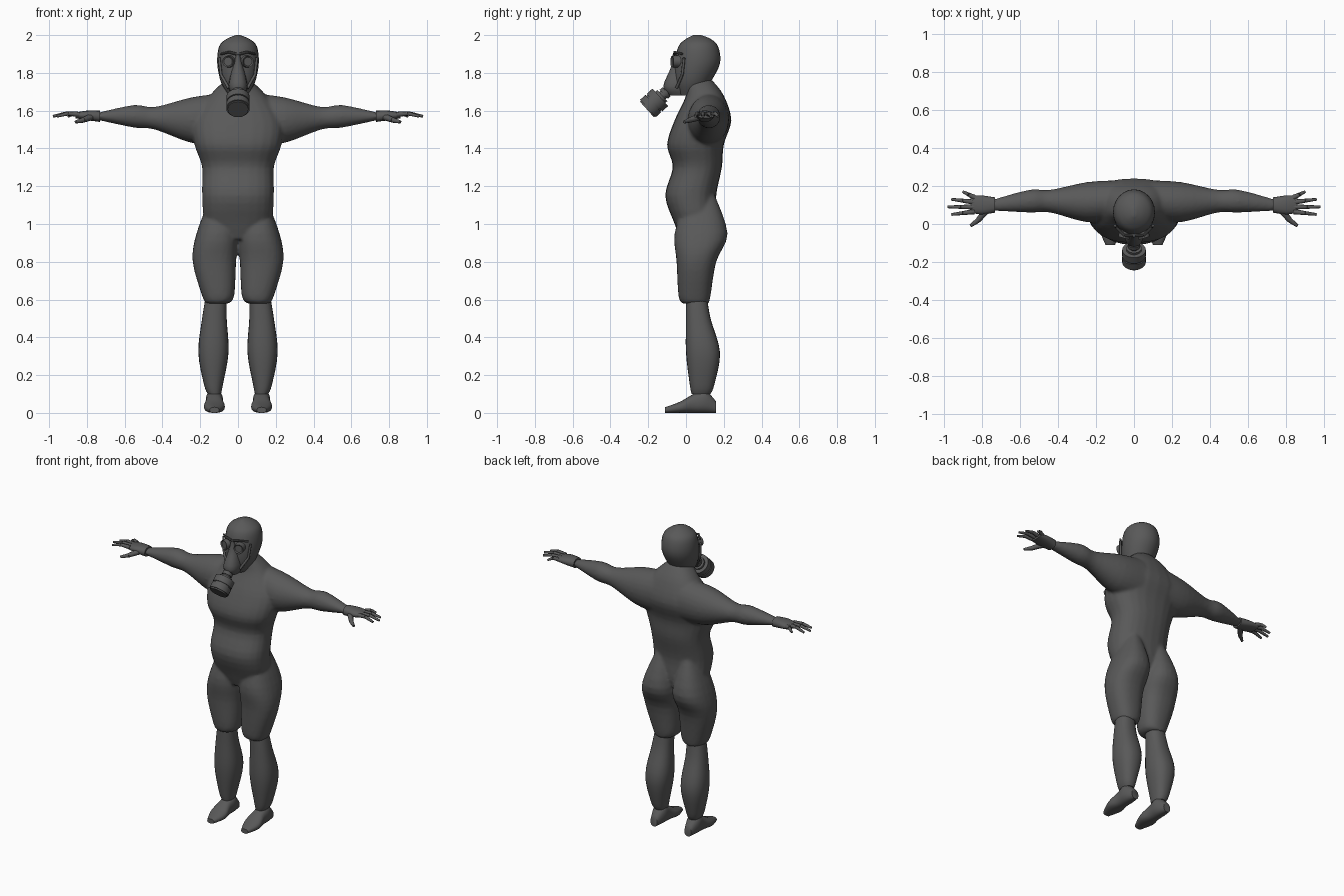
import bpy, bmesh, math
from mathutils import Vector, Matrix

default_cube = bpy.data.objects.get("Cube")
if default_cube:
    bpy.data.objects.remove(default_cube, do_unlink=True)

# One dark grey for the whole figure
grey = bpy.data.materials.new("dark_grey")
grey.use_nodes = True
colour = (.1, .1, .1, 1)
grey.diffuse_color = colour
grey.node_tree.nodes["Principled BSDF"].inputs["Base Color"].default_value = colour


def smooth_rows(rows, steps=4):
    """Pass a flowing curve through the given cross-sections."""
    points = [Vector(row) for row in rows]
    padded = [points[0]] + points + [points[-1]]
    result = []
    for before, start, end, after in zip(padded, padded[1:], padded[2:], padded[3:]):
        pull_start, pull_end = (end - before) / 2, (after - start) / 2
        for step in range(steps):
            t = step / steps
            ease = t * t * (3 - 2 * t)
            result.append(start.lerp(end, ease)
                          + pull_start * t * (1 - t) ** 2
                          - pull_end * t * t * (1 - t))
    return result + [points[-1]]


def squash(value, power):
    """Flatten a circle coordinate towards a rounded square."""
    return math.copysign(abs(value) ** power, value)


def loft(bm, rows, axis="z", side=1, sides=24, power=.85):
    """Skin rounded rings; a row is (position, a_min, a_max, b_min, b_max)."""
    rings = []
    for position, a_min, a_max, b_min, b_max in smooth_rows(rows):
        ring = []
        for index in range(sides):
            angle = math.tau * index / sides
            across = squash(math.cos(angle), power) / 2
            along = squash(math.sin(angle), power) / 2
            a = (a_min + a_max) / 2 + (a_max - a_min) * across
            b = (b_min + b_max) / 2 + (b_max - b_min) * along
            place = {"x": (position, a, b), "y": (a, position, b), "z": (a, b, position)}
            x, y, z = place[axis]
            ring.append(bm.verts.new((x * side, y, z)))
        rings.append(ring)
    for low, high in zip(rings, rings[1:]):
        for index in range(sides):
            previous = index - 1
            bm.faces.new((low[previous], low[index], high[index], high[previous]))
    bm.faces.new(rings[0])
    bm.faces.new(rings[-1])


def balanced(rows):
    """Turn (height, half_width, front, back) into rings centred on the body."""
    return [(height, -half, half, front, back) for height, half, front, back in rows]


def rod(bm, start, end, start_radius, end_radius, sides=8):
    """Tapered cylinder between two points."""
    way = end - start
    turn = way.to_track_quat("Z", "Y").to_matrix().to_4x4()
    place = Matrix.Translation((start + end) / 2) @ turn
    bmesh.ops.create_cone(bm, cap_ends=True, segments=sides, depth=way.length,
                          radius1=start_radius, radius2=end_radius, matrix=place)


def chain(bm, points, start_radius, end_radius):
    """Jointed run of rods, thinning evenly from first point to last."""
    points = [Vector(point) for point in points]
    thinning = (end_radius - start_radius) / (len(points) - 1)
    for index, (start, end) in enumerate(zip(points, points[1:])):
        radius = start_radius + thinning * index
        rod(bm, start, end, radius, radius + thinning)


def finish(name, bm, mirror=False, angle=50):
    bmesh.ops.recalc_face_normals(bm, faces=bm.faces)
    mesh = bpy.data.meshes.new(name)
    bm.to_mesh(mesh)
    bm.free()
    mesh.materials.append(grey)
    part = bpy.data.objects.new(name, mesh)
    bpy.context.collection.objects.link(part)
    bpy.ops.object.select_all(action="DESELECT")
    bpy.context.view_layer.objects.active = part
    part.select_set(True)
    bpy.ops.object.shade_smooth_by_angle(angle=math.radians(angle))
    if mirror:
        part.modifiers.new("Mirror", "MIRROR")
    return part


# Body: torso, thighs and arms fused into one skin
torso = balanced([(.92, .06, -.03, .12), (1, .17, -.06, .16), (1.15, .19, -.11, .16),
                  (1.3, .19, -.07, .19), (1.42, .23, -.1, .2), (1.55, .24, -.06, .24),
                  (1.68, .15, 0, .2), (1.76, .07, 0, .14)])
thigh = [(.58, .05, .17, -.02, .12), (.62, .02, .19, -.04, .13), (.8, .01, .24, -.05, .16),
         (.95, 0, .22, -.06, .22), (1.16, .05, .14, 0, .15)]
arm = [(.1, .02, .23, 1.42, 1.69), (.25, .01, .22, 1.43, 1.67), (.44, .06, .18, 1.5, 1.62),
       (.55, .06, .18, 1.51, 1.63), (.74, .07, .13, 1.55, 1.59)]
bm = bmesh.new()
loft(bm, torso)
for side in (1, -1):
    loft(bm, thigh, side=side)
    loft(bm, arm, axis="x", side=side, power=1)
body = finish("body", bm)
skin = body.modifiers.new("Fuse", "REMESH")
skin.mode = "VOXEL"
skin.voxel_size = .01
skin.use_smooth_shade = True
soften = body.modifiers.new("Soften", "SMOOTH")
soften.iterations = 4

# Lower legs
bm = bmesh.new()
loft(bm, [(.1, .09, .16, .03, .13), (.15, .08, .18, .02, .15), (.32, .05, .21, 0, .18),
          (.5, .06, .19, 0, .13), (.62, .06, .17, 0, .11)])
finish("lower_leg", bm, mirror=True)

# Feet, from heel to toe
bm = bmesh.new()
loft(bm, [(.16, .1, .15, 0, .06), (.1, .08, .17, 0, .12), (.04, .08, .17, 0, .1),
          (-.03, .07, .18, 0, .06), (-.11, .1, .15, 0, .03)], axis="y")
finish("foot", bm, mirror=True)

# Hands: palm with a flared cuff, four fanned fingers and a thumb
bm = bmesh.new()
loft(bm, [(.73, .06, .14, 1.54, 1.6), (.8, .05, .15, 1.55, 1.6), (.86, .06, .15, 1.56, 1.59)],
     axis="x", sides=16)
for fan in range(-1, 3):
    knuckle = Vector((.84, .09 + .025 * fan, 1.58))
    tip = Vector((.98 - .02 * fan ** 2, .09 + .04 * fan, 1.57))
    bend = (knuckle + tip) / 2 + Vector((0, 0, .01))
    chain(bm, (knuckle, bend, tip), .014, .007)
chain(bm, ((.77, .08, 1.57), (.82, .02, 1.55), (.86, -.01, 1.54)), .02, .008)
finish("hand", bm, mirror=True)

# Hooded head
bm = bmesh.new()
loft(bm, balanced([(1.68, .05, -.04, .09), (1.75, .09, -.06, .13), (1.85, .11, -.06, .18),
                   (1.94, .1, -.04, .17), (1.98, .06, 0, .13), (2, .01, .04, .08)]), power=1)
finish("hooded_head", bm)

# Mask muzzle, narrowing upwards into a nose ridge
muzzle = [(1.68, .03, -.09), (1.73, .05, -.12), (1.83, .03, -.08), (1.9, .01, -.07)]
bm = bmesh.new()
loft(bm, balanced([(*row, .02) for row in muzzle]), sides=16)
finish("mask_muzzle", bm)

# Eyepieces with sunken lenses and a brow fold
bm = bmesh.new()
outward = Vector((.3, -1, 0)).normalized()
eye = Vector((.05, -.06, 1.86))
rod(bm, eye - outward * .03, eye + outward * .015, .034, .03, sides=20)
bm.normal_update()
lens = [face for face in bm.faces if face.normal.dot(outward) > .9]
bmesh.ops.inset_region(bm, faces=lens, thickness=.007, depth=-.006)
chain(bm, ((.01, -.06, 1.9), (.05, -.06, 1.91), (.09, -.02, 1.9)), .008, .006)
finish("eyepiece", bm, mirror=True, angle=35)

# Raised cheek seam of the mask
bm = bmesh.new()
chain(bm, ((.05, -.05, 1.72), (.09, -.02, 1.79), (.1, -.01, 1.88)), .008, .007)
finish("cheek_seam", bm, mirror=True)

# Breathing tube and filter canister along one tilted axis
bm = bmesh.new()
axis = Vector((0, -1, -.9)).normalized()
centre = Vector((0, -.17, 1.64))
sections = {"tube": (-.13, -.04, .025), "collar": (-.09, -.07, .032),
            "shoulder": (-.06, -.04, .04), "drum": (-.046, -.004, .062),
            "groove": (-.01, .01, .056), "lid": (.004, .042, .062),
            "cap": (.04, .05, .055)}
for start, end, radius in sections.values():
    rod(bm, centre + axis * start, centre + axis * end, radius, radius, sides=24)
finish("filter_canister", bm, angle=35)
